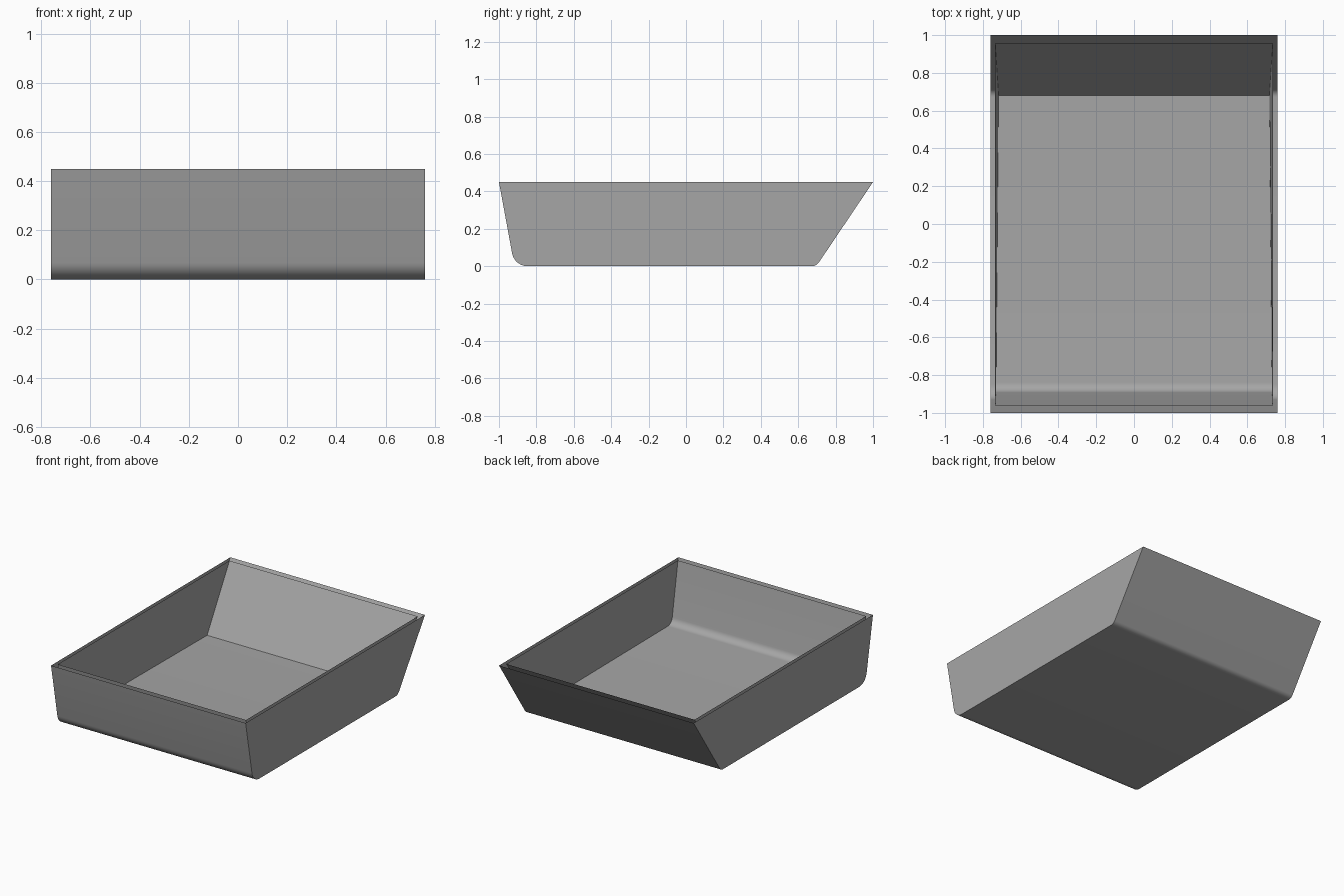
import bpy
import math
from mathutils import Vector

cube = bpy.data.objects.get("Cube")
if cube:
    bpy.data.objects.remove(cube)

HEIGHT = 0.45

grey = bpy.data.materials.new("plain grey")
grey.use_nodes = True
colour = (0.38, 0.38, 0.38, 1)
grey.diffuse_color = colour
grey.node_tree.nodes["Principled BSDF"].inputs["Base Color"].default_value = colour


def rounded(before, corner, after, size, steps=8):
    """Points of a tangent arc that replaces a corner of the profile."""
    before, corner, after = Vector(before), Vector(corner), Vector(after)
    if not size:
        return [corner]
    a = (before - corner).normalized()
    b = (after - corner).normalized()
    half = a.angle(b) / 2
    radius = size * math.tan(half)
    centre = corner + (a + b).normalized() * (size / math.cos(half))
    start, end = corner + a * size - centre, corner + b * size - centre
    return [centre + start.slerp(end, i / steps).normalized() * radius
            for i in range(steps + 1)]


def shell(name, corners, sizes, half_width, inward=False):
    """Open-topped tray skin: a side profile (y, z) swept across x."""
    front, low_front, low_back, back = corners
    path = [Vector(front)]
    path += rounded(front, low_front, low_back, sizes[0])
    path += rounded(low_front, low_back, back, sizes[1])
    path.append(Vector(back))
    n = len(path)
    verts = [(side * half_width(p.x, p.y), p.x, p.y)
             for side in (-1, 1) for p in path]
    faces = [(i, i + 1, n + i + 1, n + i) for i in range(n - 1)]
    faces += [tuple(reversed(range(n))), tuple(range(n, 2 * n))]
    if inward:
        faces = [tuple(reversed(f)) for f in faces]
    mesh = bpy.data.meshes.new(name)
    mesh.from_pydata(verts, [], faces)
    mesh.materials.append(grey)
    obj = bpy.data.objects.new(name, mesh)
    bpy.context.collection.objects.link(obj)
    bpy.ops.object.select_all(action='DESELECT')
    bpy.context.view_layer.objects.active = obj
    obj.select_set(True)
    bpy.ops.object.shade_smooth_by_angle(angle=math.radians(30))
    return obj


# Outer skin: straight sides, steep front, sloping back
shell("tray_outer_skin",
      [(-1, HEIGHT), (-0.917, 0), (0.697, 0), (1, HEIGHT)],
      (0.07, 0.025), lambda y, z: 0.76)


# Inner lining: sides lean in slightly towards the back of the floor
def lining_width(y, z):
    depth = (HEIGHT - z) / HEIGHT
    return 0.735 - depth * (0.013 + 0.009 * y)


shell("tray_inner_lining",
      [(-0.96, HEIGHT), (-0.883, 0.033), (0.68, 0.033), (0.955, HEIGHT)],
      (0.045, 0), lining_width, inward=True)
